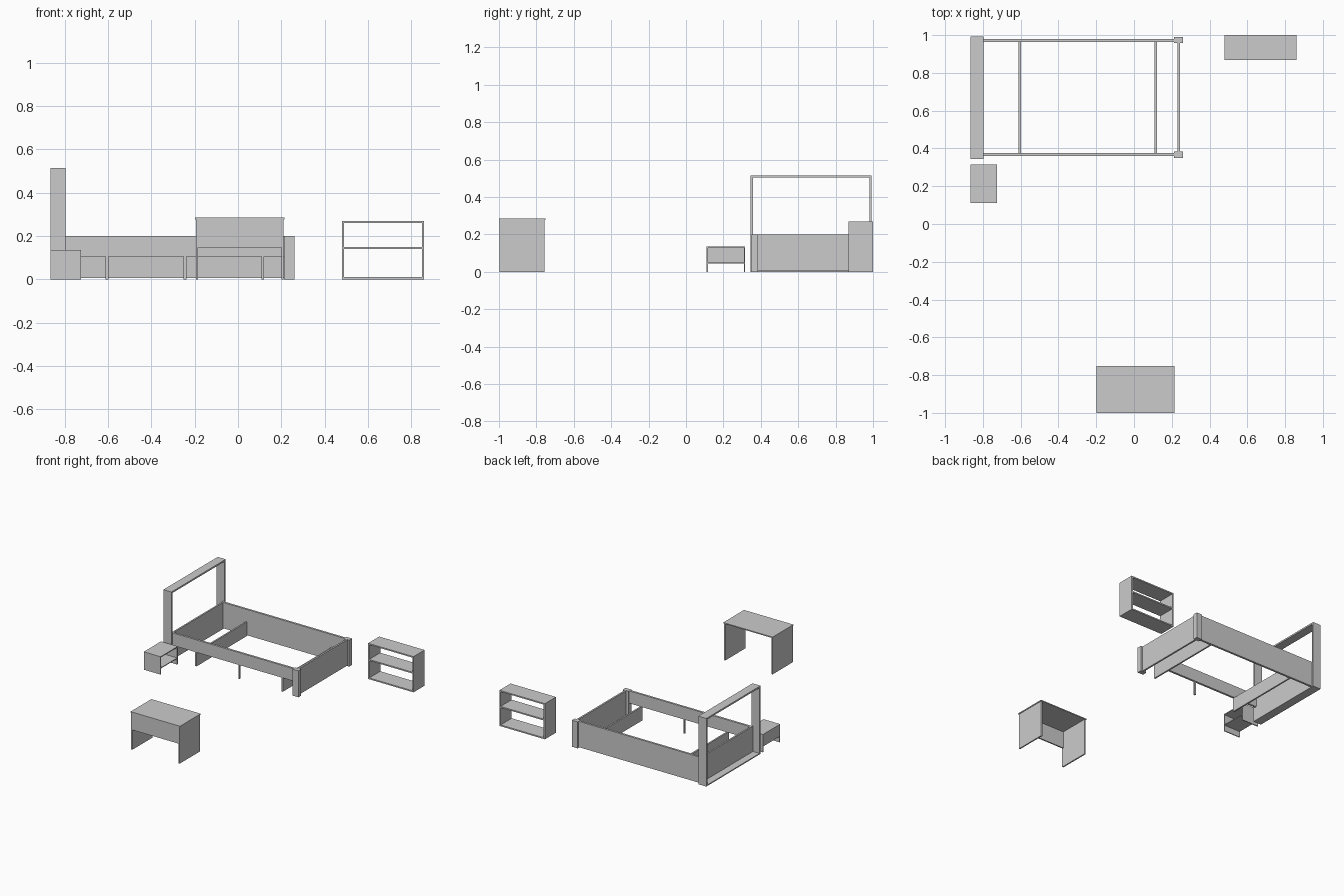
import bpy
import bmesh

if "Cube" in bpy.data.objects:
    bpy.data.objects.remove(bpy.data.objects["Cube"])


def build(name, *boxes):
    """One object from boxes given as (x0, x1, y0, y1, z0, z1)."""
    bm = bmesh.new()
    for x0, x1, y0, y1, z0, z1 in boxes:
        vs = bmesh.ops.create_cube(bm, size=1)["verts"]
        for v in vs:
            v.co.x = x1 if v.co.x > 0 else x0
            v.co.y = y1 if v.co.y > 0 else y0
            v.co.z = z1 if v.co.z > 0 else z0
    me = bpy.data.meshes.new(name)
    bm.to_mesh(me)
    bm.free()
    ob = bpy.data.objects.new(name, me)
    bpy.context.collection.objects.link(ob)
    return ob


T = 0.012  # board thickness

# Headboard: open frame with a low panel on the mattress side
HX0, HX1, HY0, HY1, HZ = -0.865, -0.798, 0.345, 0.993, 0.515
build("headboard_frame",
      (HX0, HX1, HY0, HY0 + T, 0, HZ - T),
      (HX0, HX1, HY1 - T, HY1, 0, HZ - T),
      (HX0, HX1, HY0, HY1, HZ - T, HZ),
      (HX0, HX1, HY0 + T, HY1 - T, 0, 0.008))
build("headboard_panel", (HX1 - T, HX1, HY0 + T, HY1 - T, 0.008, 0.2))

# Bed rails: short rail over the drawer openings, deep rail at the back
build("front_rail", (HX1, 0.212, 0.36, 0.376, 0.106, 0.2))
build("back_rail", (HX1, 0.212, 0.963, 0.979, 0.005, 0.2))

# Footboard and its corner posts
build("footboard", (0.231, 0.244, 0.383, 0.957, 0.004, 0.2))
for side, y0 in (("front", 0.35), ("back", 0.957)):
    build(side + "_foot_post", (0.212, 0.26, y0, y0 + 0.034, 0, 0.2))

# Supports below the bed: two dividers and a middle leg
for name, x in (("head_divider", -0.605), ("foot_divider", 0.115)):
    build(name, (x - 0.006, x + 0.006, 0.362, 0.963, 0, 0.106))
build("middle_leg", (-0.251, -0.239, 0.362, 0.374, 0, 0.106))

# Nightstand: open towards +x, raised shelf
NX0, NX1, NY0, NY1, NZ = -0.865, -0.725, 0.11, 0.316, 0.135
S = 0.007
build("nightstand_top", (NX0, NX1, NY0, NY1, NZ - S, NZ))
for side, y in (("front", NY0), ("back", NY1 - S)):
    build("nightstand_" + side + "_side", (NX0, NX1, y, y + S, 0, NZ - S))
build("nightstand_shelf", (NX0, NX1, NY0 + S, NY1 - S, 0.044, 0.05))
build("nightstand_back", (NX0, NX0 + S, NY0 + S, NY1 - S, 0.05, NZ - S))

# Desk: top, two side panels and a front panel
build("desk_top", (-0.198, 0.215, -1, -0.752, 0.277, 0.285))
for side, x in (("left", -0.194), ("right", 0.201)):
    build("desk_" + side + "_side", (x, x + 0.01, -0.998, -0.756, 0, 0.277))
build("desk_front_panel", (-0.184, 0.201, -0.996, -0.986, 0.148, 0.277))

# Bookcase: open front and back
BX0, BX1, BY0, BY1 = 0.48, 0.86, 0.868, 1.0
for side, x in (("left", BX0), ("right", BX1 - 0.01)):
    build("bookcase_" + side + "_side", (x, x + 0.01, BY0, BY1, 0, 0.27))
for name, z in (("bottom", 0.0), ("shelf", 0.14), ("top", 0.26)):
    build("bookcase_" + name, (BX0 + 0.01, BX1 - 0.01, BY0, BY1, z, z + 0.01))
